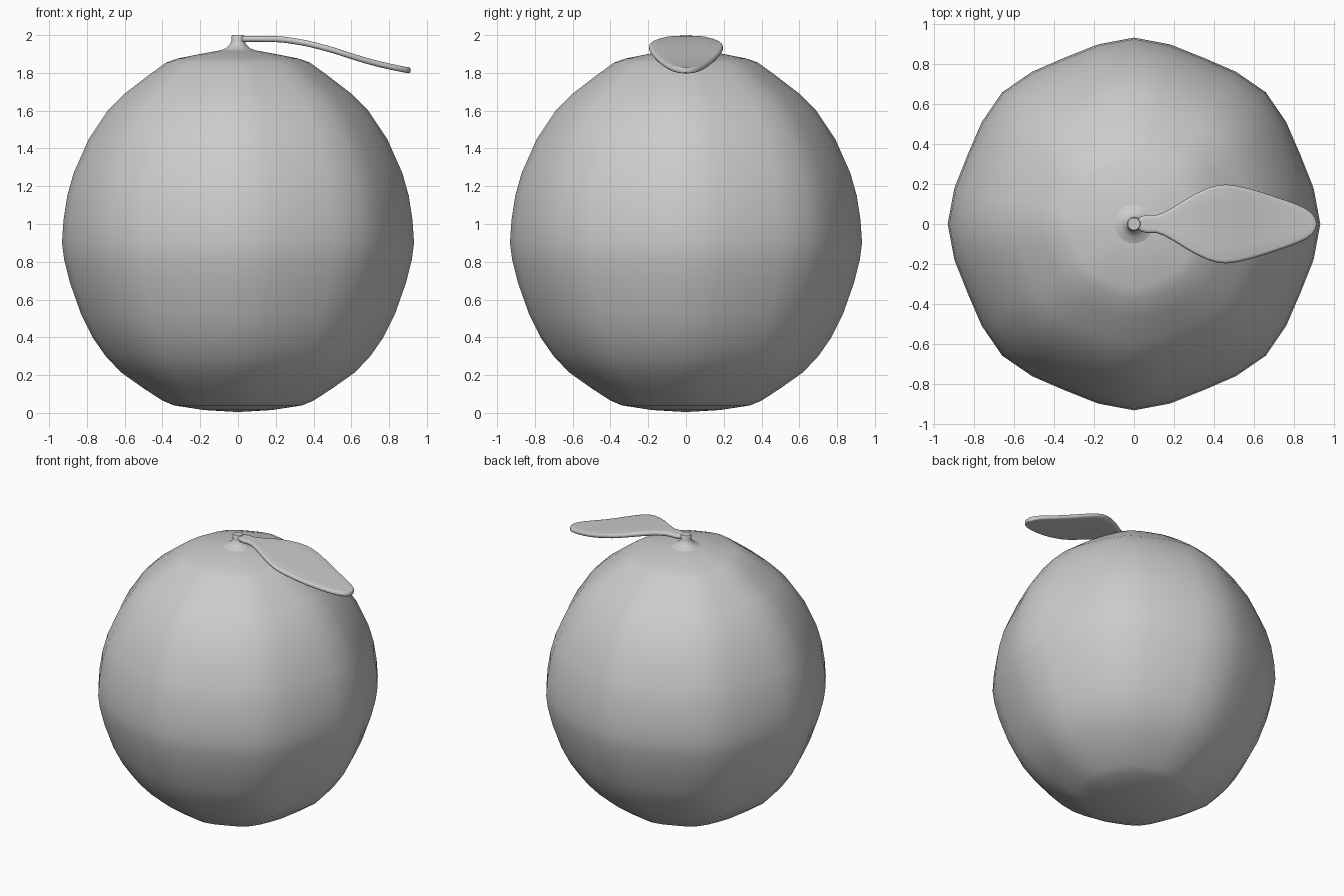
import bpy, bmesh, math

cube = bpy.data.objects.get("Cube")
if cube:
    bpy.data.objects.remove(cube, do_unlink=True)

grey = bpy.data.materials.new("plain grey")
grey.use_nodes = True
colour = (0.6, 0.6, 0.6, 1)
grey.diffuse_color = colour
grey.node_tree.nodes["Principled BSDF"].inputs["Base Color"].default_value = colour


def loft(name, rings):
    """Skin a list of closed rings and cap both ends."""
    bm = bmesh.new()
    loops = [[bm.verts.new(p) for p in ring] for ring in rings]
    for a, b in zip(loops, loops[1:]):
        for i in range(len(a)):
            j = (i + 1) % len(a)
            bm.faces.new((a[i], a[j], b[j], b[i]))
    for end in (loops[0], loops[-1]):
        bm.faces.new(end)
    bmesh.ops.recalc_face_normals(bm, faces=bm.faces[:])
    mesh = bpy.data.meshes.new(name)
    bm.to_mesh(mesh)
    bm.free()
    mesh.materials.append(grey)
    obj = bpy.data.objects.new(name, mesh)
    bpy.context.collection.objects.link(obj)
    bpy.ops.object.select_all(action='DESELECT')
    obj.select_set(True)
    bpy.context.view_layer.objects.active = obj
    bpy.ops.object.shade_smooth_by_angle(angle=math.radians(50))
    return obj


# Fruit body: softly eight-sided lathe
SIDES = 32
FLATTEN = (1, 0.983, 0.967, 0.983)


def body_ring(radius, z):
    ring = []
    for i in range(SIDES):
        a = math.tau * i / SIDES
        r = radius * FLATTEN[i % len(FLATTEN)]
        ring.append((r * math.cos(a), r * math.sin(a), z))
    return ring


body_profile = [
    (0.01, 0.005), (0.18, 0.015), (0.34, 0.04), (0.4, 0.065), (0.5, 0.13),
    (0.62, 0.215), (0.7, 0.3), (0.77, 0.4), (0.83, 0.52), (0.89, 0.69),
    (0.92, 0.81), (0.932, 0.9), (0.924, 1.02), (0.904, 1.15), (0.87, 1.27),
    (0.79, 1.45), (0.69, 1.6), (0.6, 1.69), (0.47, 1.79), (0.38, 1.855),
    (0.32, 1.876), (0.2, 1.9), (0.1, 1.918)]
loft("fruit_body", [body_ring(r, z) for r, z in body_profile])

# Stem flaring out of the crown
stem_profile = [(0.1, 1.917), (0.065, 1.93), (0.043, 1.95), (0.034, 1.97),
                (0.036, 1.992), (0.03, 2.0)]
loft("stem", [[(r * math.cos(math.tau * i / 24), r * math.sin(math.tau * i / 24), z)
               for i in range(24)] for r, z in stem_profile])

# Leaf: thin blade with rounded rim, arching down towards the tip
EDGE = 0.016


def leaf_ring(x, half_width, z):
    edge = min(EDGE, half_width * 0.9)
    flat = half_width - edge
    ring = []
    for side in (1, -1):
        for k in range(9):
            a = math.pi * (k / 8 - 0.5)
            ring.append((x, side * (flat + edge * math.cos(a)),
                         z + side * edge * math.sin(a)))
        ring += [(x, side * flat * f, z + side * edge) for f in (0.6, 0.2, -0.2, -0.6)]
    return ring


leaf_rows = [
    (0.015, 0.025, 1.98), (0.04, 0.04, 1.98), (0.07, 0.046, 1.98),
    (0.11, 0.045, 1.98), (0.15, 0.058, 1.98), (0.2, 0.086, 1.979),
    (0.25, 0.118, 1.975), (0.31, 0.152, 1.966), (0.37, 0.18, 1.955),
    (0.42, 0.194, 1.943), (0.46, 0.197, 1.932), (0.51, 0.192, 1.918),
    (0.58, 0.176, 1.895), (0.66, 0.152, 1.87), (0.74, 0.125, 1.848),
    (0.81, 0.1, 1.832), (0.86, 0.077, 1.822), (0.89, 0.055, 1.816),
    (0.905, 0.034, 1.814), (0.913, 0.012, 1.813)]
loft("leaf", [leaf_ring(*row) for row in leaf_rows])
